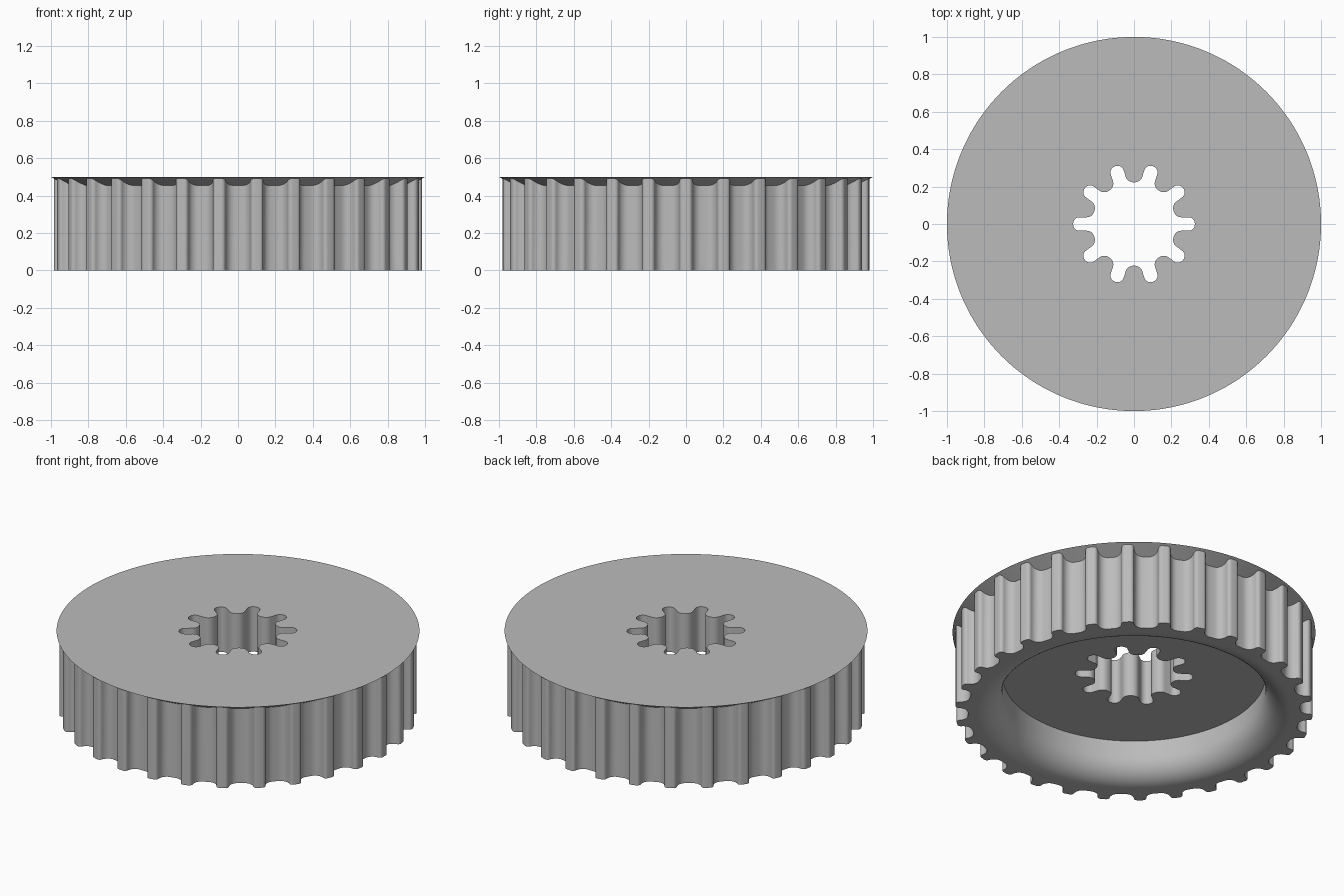
import bpy, bmesh, math
from mathutils import Vector

if "Cube" in bpy.data.objects:
    bpy.data.objects.remove(bpy.data.objects["Cube"])

HEIGHT, CEILING = 0.5, 0.227
CAVITY_R, CAVITY_ROUND = 0.725, 0.142


def rounded_spline(count, tip_r, root_r, half_width, tip_round, root_round, steps):
    """Closed outline of parallel-sided lobes with rounded tips and roots."""
    half = math.pi / count
    root_x = (root_r - half_width * math.sin(half)) / math.cos(half)
    lobe = [(root_x, -half_width, root_round), (tip_r, -half_width, tip_round),
            (tip_r, half_width, tip_round), (root_x, half_width, root_round)]
    corners = []
    for i in range(count):
        a = 2 * half * i
        c, s = math.cos(a), math.sin(a)
        corners += [(Vector((x * c - y * s, x * s + y * c)), r) for x, y, r in lobe]
    outline = []
    for i, (p, r) in enumerate(corners):
        u = (corners[i - 1][0] - p).normalized()
        v = (corners[(i + 1) % len(corners)][0] - p).normalized()
        angle = u.angle(v)
        center = p + (u + v).normalized() * r / math.sin(angle / 2)
        start = p + u * r / math.tan(angle / 2) - center
        sweep = math.pi - angle
        if u.cross(v) > 0:
            sweep = -sweep
        for k in range(steps + 1):
            t = sweep * k / steps
            c, s = math.cos(t), math.sin(t)
            outline.append(center + Vector((start.x * c - start.y * s,
                                            start.x * s + start.y * c)))
    return outline


bm = bmesh.new()


def ring(points, height):
    """Vertex loop; height is a number or a function of the point."""
    return [bm.verts.new((p.x, p.y, height(p) if callable(height) else height))
            for p in points]


def skin(rings):
    for a, b in zip(rings, rings[1:]):
        for i in range(len(a)):
            bm.faces.new((a[i - 1], a[i], b[i], b[i - 1]))


def cap(outer, inner):
    """Flat face between an outer loop and the bore loop."""
    edges = [bm.edges.get((r[i - 1], r[i])) for r in (outer, inner) for i in range(len(r))]
    bmesh.ops.triangle_fill(bm, use_beauty=True, edges=edges, normal=(0, 0, 1))


teeth = rounded_spline(30, 0.985, 0.916, 0.034, 0.02, 0.05, 6)
bore = rounded_spline(10, 0.325, 0.223, 0.036, 0.034, 0.042, 8)


def circle(r):
    return [p.normalized() * r for p in teeth]


# Flange with conical underside, then the toothed wall
rings = [ring(circle(1), HEIGHT),
         ring(teeth, lambda p: HEIGHT - 0.56 * (1 - p.length)),
         ring(teeth, 0)]
# Flat rim rounding into the cavity wall
for k in range(13):
    t = math.pi / 2 * k / 12
    rings.append(ring(circle(CAVITY_R + CAVITY_ROUND * (1 - math.sin(t))),
                      CAVITY_ROUND * (1 - math.cos(t))))
rings.append(ring(circle(CAVITY_R), CEILING))
skin(rings)

# Splined bore, top face and cavity ceiling
bore_rings = [ring(bore, CEILING), ring(bore, HEIGHT)]
skin(bore_rings)
cap(rings[0], bore_rings[1])
cap(rings[-1], bore_rings[0])
bmesh.ops.recalc_face_normals(bm, faces=bm.faces)

mesh = bpy.data.meshes.new("toothed_pulley")
bm.to_mesh(mesh)
bm.free()
pulley = bpy.data.objects.new("toothed_pulley", mesh)
bpy.context.collection.objects.link(pulley)

# Plain grey
grey = bpy.data.materials.new("grey")
grey.use_nodes = True
color = (0.5, 0.5, 0.5, 1)
grey.diffuse_color = color
grey.node_tree.nodes["Principled BSDF"].inputs["Base Color"].default_value = color
mesh.materials.append(grey)

bpy.ops.object.select_all(action='DESELECT')
pulley.select_set(True)
bpy.context.view_layer.objects.active = pulley
bpy.ops.object.shade_smooth_by_angle(angle=math.radians(30))
